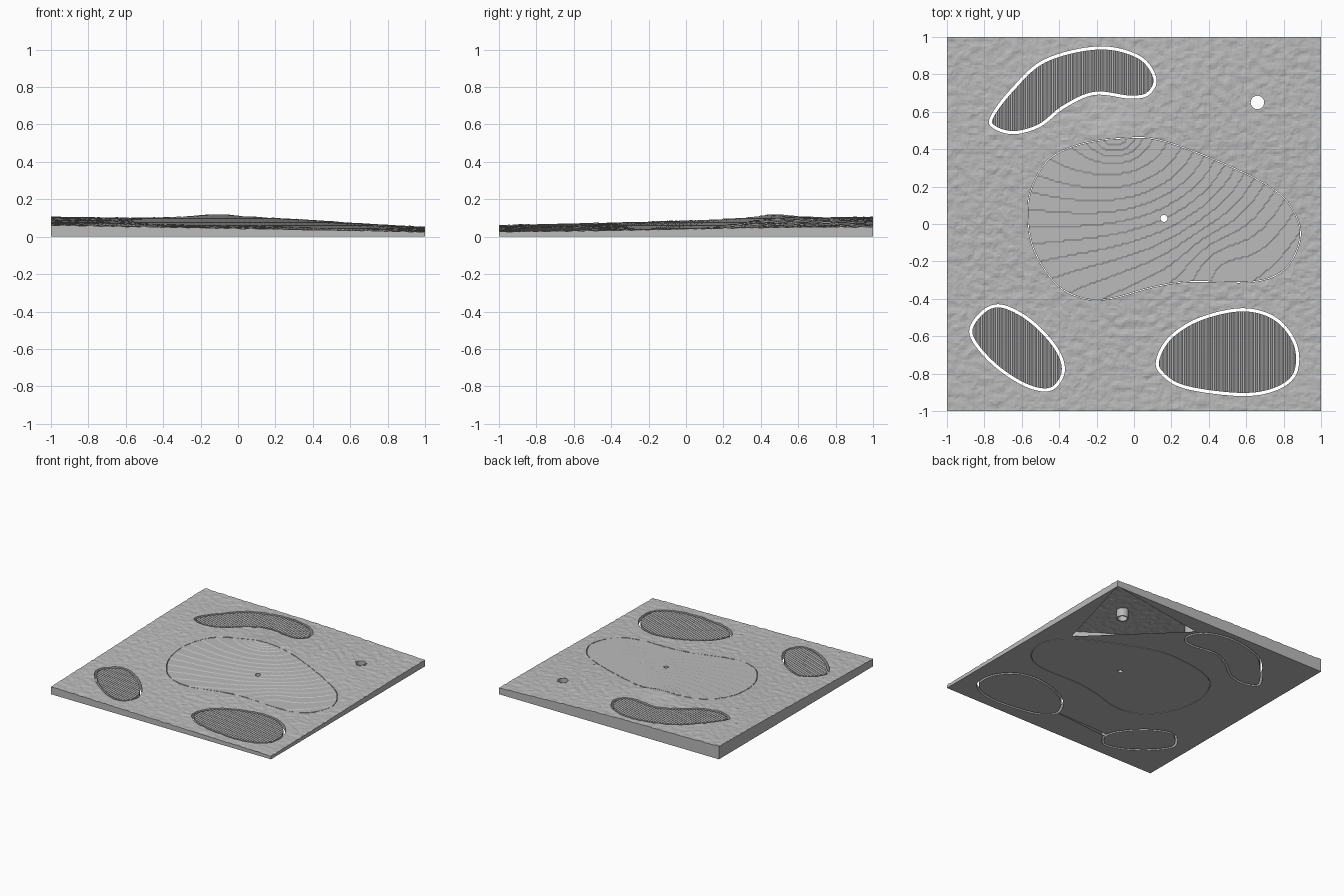
import bpy, bmesh, math
from mathutils import Vector, noise

if "Cube" in bpy.data.objects:
    bpy.data.objects.remove(bpy.data.objects["Cube"])

grey = bpy.data.materials.new("light grey")
grey.use_nodes = True
tint = (0.5, 0.5, 0.5, 1)
grey.diffuse_color = tint
grey.node_tree.nodes["Principled BSDF"].inputs["Base Color"].default_value = tint

# Smooth closed outlines of the green and the three sand traps
GREEN = [(-.57, .08), (-.53, .24), (-.44, .36), (-.28, .43), (-.07, .46), (.14, .45),
         (.49, .32), (.75, .185), (.86, .06), (.89, -.08), (.81, -.24), (.64, -.31),
         (.3, -.31), (.1, -.34), (-.12, -.4), (-.27, -.4), (-.42, -.32), (-.54, -.13)]
TRAPS = {
    "back_trap": [(-.77, .57), (-.66, .72), (-.48, .88), (-.19, .95), (.03, .9),
                  (.12, .78), (.08, .69), (-.02, .67), (-.21, .69), (-.37, .62),
                  (-.5, .52), (-.64, .48), (-.75, .51)],
    "front_right_trap": [(-.88, -.59), (-.82, -.47), (-.71, -.43), (-.55, -.51),
                         (-.41, -.66), (-.37, -.79), (-.44, -.89), (-.58, -.87), (-.76, -.75)],
    "front_left_trap": [(.12, -.72), (.19, -.6), (.35, -.5), (.58, -.45), (.76, -.5),
                        (.87, -.64), (.87, -.8), (.76, -.89), (.57, -.92), (.27, -.88), (.14, -.8)],
}
CUP = (.66, .65)
HOLE = (.16, .03)


def smooth_loop(points, inset=0.0, steps=8):
    """Closed Catmull-Rom curve through the points, optionally shrunk."""
    p = [Vector(q) for q in points]
    n = len(p)
    out = []
    for i in range(n):
        a, b, c, d = (p[(i + k) % n] for k in (-1, 0, 1, 2))
        for s in range(steps):
            t = s / steps
            out.append((2 * b + (c - a) * t + (2 * a - 5 * b + 4 * c - d) * t ** 2
                        + (3 * b - a - 3 * c + d) * t ** 3) / 2)
    m = len(out)
    shrunk = []
    for i in range(m):
        d = (out[(i + 1) % m] - out[i - 1]).normalized()
        shrunk.append(out[i] + Vector((d.y, -d.x)) * inset)   # loops run clockwise
    return shrunk


def circle(centre, r, n=32):
    return [Vector((centre[0] + r * math.cos(2 * math.pi * i / n),
                    centre[1] + r * math.sin(2 * math.pi * i / n))) for i in range(n)]


def finish(bm, name):
    bmesh.ops.recalc_face_normals(bm, faces=bm.faces)
    mesh = bpy.data.meshes.new(name)
    bm.to_mesh(mesh)
    bm.free()
    mesh.materials.append(grey)
    ob = bpy.data.objects.new(name, mesh)
    bpy.context.collection.objects.link(ob)
    return ob


def prisms(loops):
    """Tall upright cutters, one for each loop."""
    bm = bmesh.new()
    for loop in loops:
        face = bm.faces.new([bm.verts.new((v.x, v.y, -.1)) for v in loop])
        ext = bmesh.ops.extrude_face_region(bm, geom=[face])["geom"]
        for v in ext:
            if isinstance(v, bmesh.types.BMVert):
                v.co.z = .3
    ob = finish(bm, "cutter")
    ob.hide_render = True
    return ob


def boolean(ob, loops, operation):
    cutter = prisms(loops)
    mod = ob.modifiers.new("cut", 'BOOLEAN')
    mod.operation = operation
    mod.solver = 'EXACT'
    mod.object = cutter
    bpy.context.view_layer.objects.active = ob
    bpy.ops.object.modifier_apply(modifier=mod.name)
    bpy.data.objects.remove(cutter)


def block(name, low, high, dx, dy, height):
    """Solid block whose top follows a height function."""
    x0, y0 = math.floor(low[0] / dx + .001) * dx, math.floor(low[1] / dy + .001) * dy
    nx, ny = math.ceil((high[0] - x0) / dx - .001), math.ceil((high[1] - y0) / dy - .001)
    bm = bmesh.new()
    bmesh.ops.create_grid(bm, x_segments=nx, y_segments=ny, size=1)
    for v in bm.verts:
        x = x0 + (v.co.x + 1) / 2 * nx * dx
        y = y0 + (v.co.y + 1) / 2 * ny * dy
        v.co = (x, y, height(x, y))
    bmesh.ops.triangulate(bm, faces=bm.faces)
    rim = [e for e in bm.edges if e.is_boundary]
    ext = bmesh.ops.extrude_edge_only(bm, edges=rim)["geom"]
    for v in ext:
        if isinstance(v, bmesh.types.BMVert):
            v.co.z = 0
    bmesh.ops.holes_fill(bm, edges=[e for e in bm.edges if e.is_boundary], sides=0)
    return finish(bm, name)


def bump(x, y, cx, cy, sx, sy):
    return math.exp(-((x - cx) / sx) ** 2 / 2 - ((y - cy) / sy) ** 2 / 2)


# Height of the land: a tilted sheet with a broad rise, a small knoll and a dip
def ground(x, y):
    u, v = (x + 1) / 2, (y + 1) / 2
    z = (.062 * (1 - u) + .026 * u) * (1 - v) + (.105 * (1 - u) + .05 * u) * v
    return (z + .036 * bump(x, y, .05, .45, .5, .4)
            + .014 * bump(x, y, -.1, .47, .09, .07)
            - .005 * bump(x, y, .45, -.2, .12, .12))


def rough_height(x, y):
    return ground(x, y) + .005 * noise.noise(Vector((x * 21, y * 26, 3))) \
        + .0025 * noise.noise(Vector((x * 50, y * 50, 8)))


def green_height(x, y):
    step = .0042
    return round(ground(x, y) / step) * step


RIDGE = .01


def trap_height(x, y):
    return ground(x, y) - .006 + .007 * (round(x / RIDGE) % 2)


def bounds(loop):
    xs, ys = [v.x for v in loop], [v.y for v in loop]
    return (min(xs) - .02, min(ys) - .02), (max(xs) + .02, max(ys) + .02)


# Rough: the square tile with openings for every other part
rough = block("rough", (-1, -1), (1, 1), .0125, .0125, rough_height)
openings = [smooth_loop(GREEN)] + [smooth_loop(t) for t in TRAPS.values()] + [circle(CUP, .046)]
boolean(rough, openings, 'DIFFERENCE')

# Open gaps in the underside of the tile
bm = bmesh.new()
bm.from_mesh(rough.data)


def underside():
    return [f for f in bm.faces if all(abs(v.co.z) < 1e-5 for v in f.verts)]


bmesh.ops.triangulate(bm, faces=underside())
for gap in ([(1, 1), (.11, .856), (.78, .2)], [(.12, -.75), (-.37, -.76), (-.37, -.79)]):
    sides = []
    for i in range(3):
        a, b = Vector(gap[i]).to_3d(), Vector(gap[(i + 1) % 3]).to_3d()
        sides.append((a, Vector((a.y - b.y, b.x - a.x, 0)).normalized()))
    for a, normal in sides:
        faces = underside()
        parts = {e for f in faces for e in f.edges} | {v for f in faces for v in f.verts}
        bmesh.ops.bisect_plane(bm, geom=faces + list(parts), dist=1e-5, plane_co=a, plane_no=normal)
    inside = [f for f in underside()
              if all((f.calc_center_median() - a).dot(n) > 0 for a, n in sides)]
    bmesh.ops.delete(bm, geom=inside, context='FACES')
bm.to_mesh(rough.data)
bm.free()

# Green: stepped contours and a hole
loop = smooth_loop(GREEN, .004)
green = block("green", *bounds(loop), .01, .01, green_height)
boolean(green, [loop], 'INTERSECT')
boolean(green, [circle(HOLE, .019)], 'DIFFERENCE')

# Sand traps: finely ridged inserts
for name, points in TRAPS.items():
    loop = smooth_loop(points, .017)
    trap = block(name, *bounds(loop), RIDGE, .04, trap_height)
    boolean(trap, [loop], 'INTERSECT')

# Flag cup: an open pipe set into the rough
top = ground(*CUP) + .002
bm = bmesh.new()
ring = [bm.verts.new((r, 0, z)) for r, z in ((.036, 0), (.046, 0), (.046, top), (.036, top))]
edges = [bm.edges.new((ring[i - 1], ring[i])) for i in range(4)]
bmesh.ops.spin(bm, geom=ring + edges, cent=(0, 0, 0), axis=(0, 0, 1), angle=2 * math.pi, steps=32)
bmesh.ops.remove_doubles(bm, verts=bm.verts, dist=1e-4)
cup = finish(bm, "flag_cup")
cup.location = (*CUP, 0)
